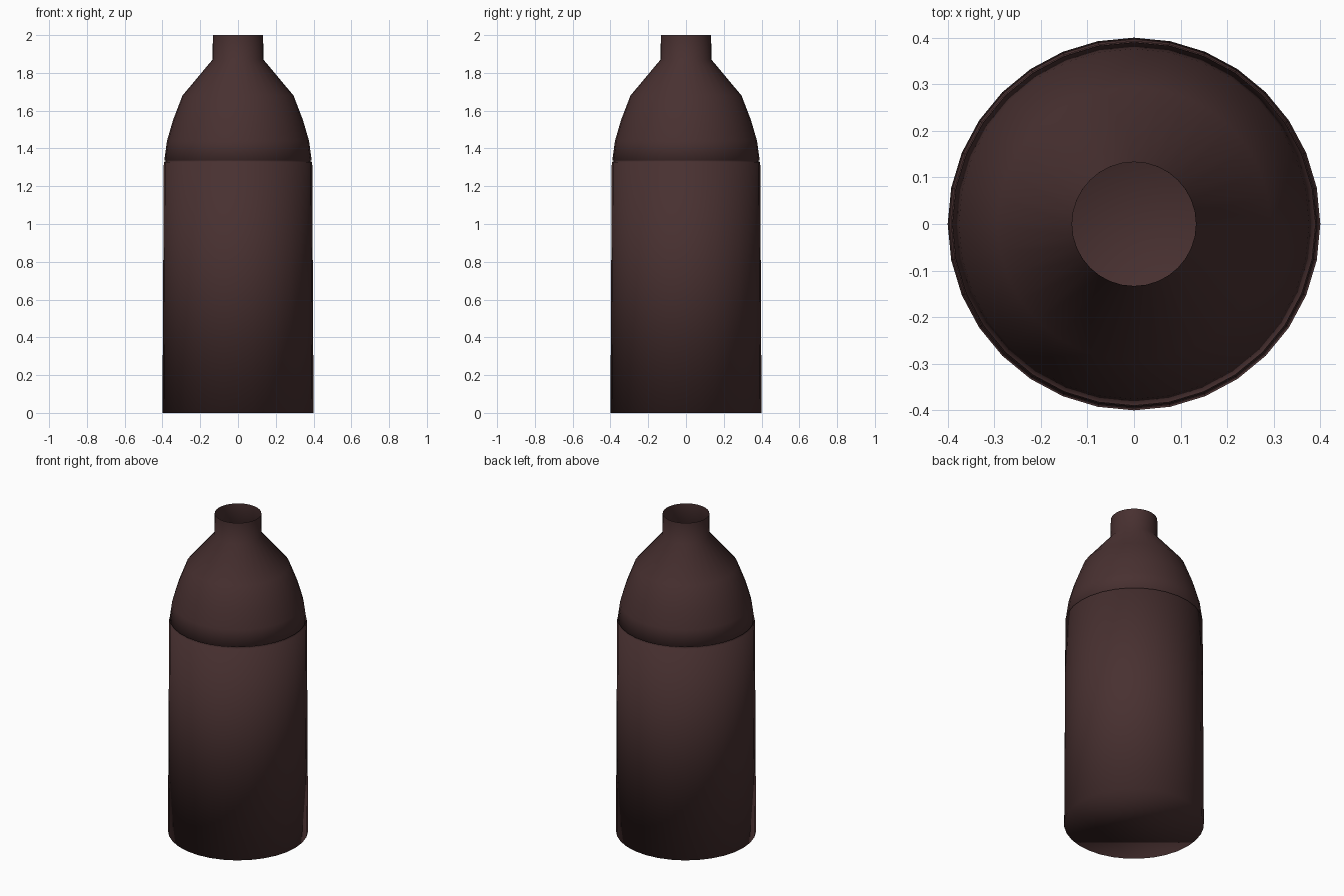
import bpy, bmesh
from math import cos, sin, pi

if "Cube" in bpy.data.objects:
    bpy.data.objects.remove(bpy.data.objects["Cube"])

SIDES = 32

glass = bpy.data.materials.new("dark_brown_glass")
glass.diffuse_color = (0.065, 0.03, 0.03, 1)
glass.use_nodes = True
glass.node_tree.nodes["Principled BSDF"].inputs["Base Color"].default_value = glass.diffuse_color


def lathe(name, profile, closed_base=False):
    """Spin a (radius, height) profile around z."""
    bm = bmesh.new()
    rings = [[bm.verts.new((r * cos(2 * pi * i / SIDES), r * sin(2 * pi * i / SIDES), z))
              for i in range(SIDES)] for r, z in profile]
    for low, high in zip(rings, rings[1:]):
        for i in range(SIDES):
            j = (i + 1) % SIDES
            bm.faces.new((low[i], low[j], high[j], high[i]))
    if closed_base:
        bm.faces.new(rings[0][::-1])
    for f in bm.faces:
        f.smooth = True
    mesh = bpy.data.meshes.new(name)
    bm.to_mesh(mesh)
    bm.free()
    mesh.materials.append(glass)
    obj = bpy.data.objects.new(name, mesh)
    bpy.context.collection.objects.link(obj)
    return obj


# Bottle: closed base, slightly tapered body, thin seam groove, shoulder, open neck
lathe("bottle", [
    (0.40, 0.0), (0.393, 1.328),
    (0.381, 1.333), (0.390, 1.338),
    (0.376, 1.44), (0.344, 1.55), (0.294, 1.68),
    (0.135, 1.87), (0.133, 2.0),
], closed_base=True)
